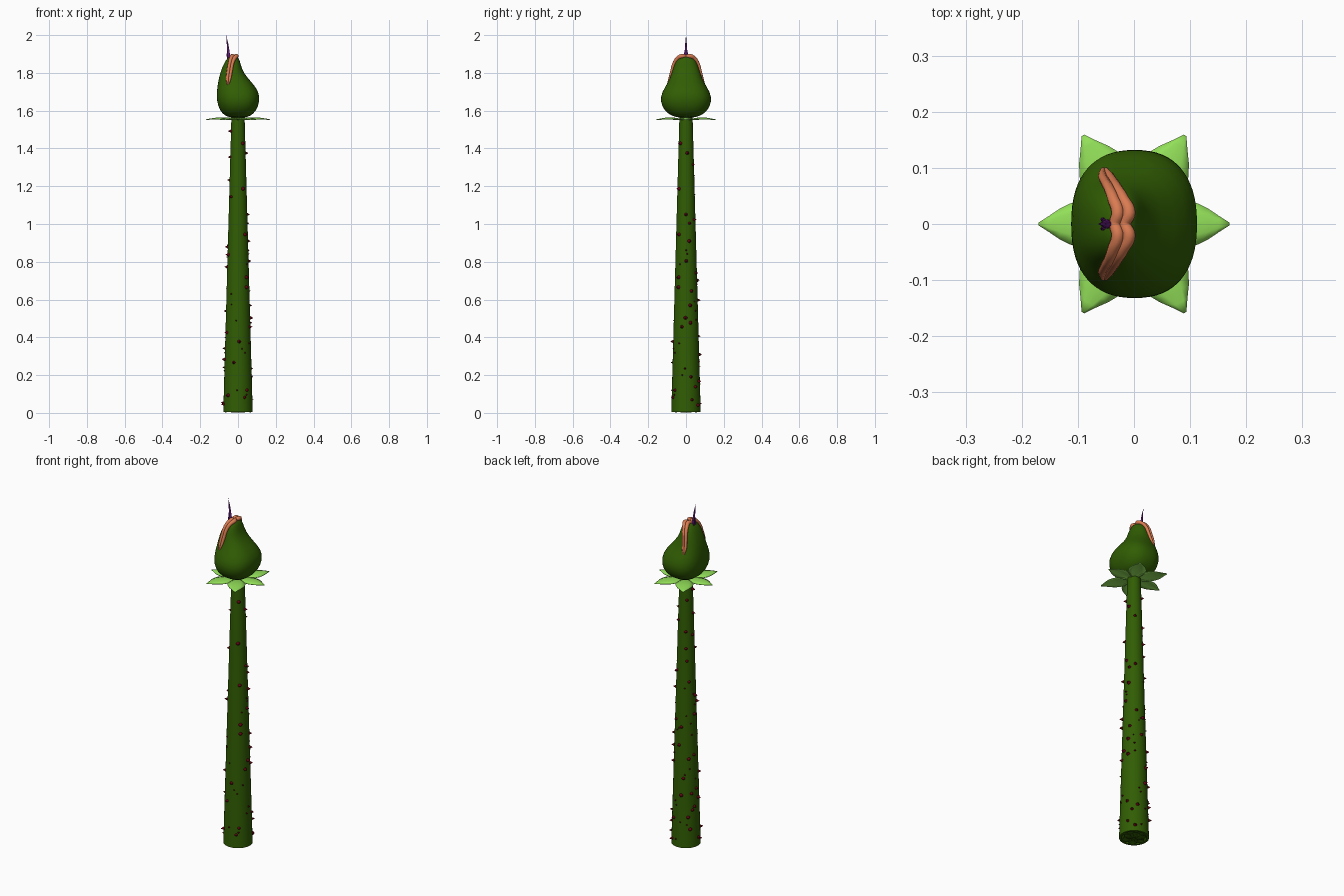
import bpy, bmesh, math, random
from mathutils import Matrix, Vector

if "Cube" in bpy.data.objects:
    bpy.data.objects.remove(bpy.data.objects["Cube"])
random.seed(7)


def material(name, r, g, b):
    m = bpy.data.materials.new(name)
    m.use_nodes = True
    m.diffuse_color = (r, g, b, 1)
    m.node_tree.nodes["Principled BSDF"].inputs["Base Color"].default_value = (r, g, b, 1)
    return m


GREEN = material("stem green", 0.03, 0.11, 0.001)
LEAF = material("leaf green", 0.29, 0.74, 0.1)
LIP = material("lip salmon", 0.7, 0.2, 0.085)
THORN = material("thorn dark red", 0.12, 0.001, 0.006)
PURPLE = material("stinger purple", 0.14, 0.012, 0.22)


def activate(obj):
    bpy.ops.object.select_all(action='DESELECT')
    bpy.context.view_layer.objects.active = obj
    obj.select_set(True)


def finish(name, bm, mat, angle=40):
    bmesh.ops.recalc_face_normals(bm, faces=bm.faces)
    mesh = bpy.data.meshes.new(name)
    bm.to_mesh(mesh)
    bm.free()
    mesh.materials.append(mat)
    obj = bpy.data.objects.new(name, mesh)
    bpy.context.collection.objects.link(obj)
    activate(obj)
    bpy.ops.object.shade_smooth_by_angle(angle=math.radians(angle))
    return obj


def loft(bm, rings):
    """Join rings of points with quads and cap both ends."""
    rows = [[bm.verts.new(p) for p in ring] for ring in rings]
    n = len(rows[0])
    for a, b in zip(rows, rows[1:]):
        for i in range(n):
            j = (i + 1) % n
            bm.faces.new((a[i], a[j], b[j], b[i]))
    bm.faces.new(rows[0][::-1])
    bm.faces.new(rows[-1])


def oval(z, x0, x1, ry, n=32, power=2.0):
    cx, rx = (x0 + x1) / 2, (x1 - x0) / 2
    ring = []
    for i in range(n):
        a = math.tau * i / n
        c, s = math.cos(a), math.sin(a)
        ring.append((cx + rx * math.copysign(abs(c) ** (2 / power), c),
                     ry * math.copysign(abs(s) ** (2 / power), s), z))
    return ring


def tube(name, points, mat, radius):
    """Smooth tube through (x, y, z, relative thickness) points."""
    curve = bpy.data.curves.new(name, 'CURVE')
    curve.dimensions = '3D'
    curve.bevel_depth = radius
    curve.bevel_resolution = 3
    curve.resolution_u = 6
    curve.use_fill_caps = True
    sp = curve.splines.new('BEZIER')
    sp.bezier_points.add(len(points) - 1)
    for bp, (x, y, z, r) in zip(sp.bezier_points, points):
        bp.co = (x, y, z)
        bp.radius = r
        bp.handle_left_type = bp.handle_right_type = 'AUTO'
    curve.materials.append(mat)
    obj = bpy.data.objects.new(name, curve)
    bpy.context.collection.objects.link(obj)
    activate(obj)
    bpy.ops.object.convert(target='MESH')
    bpy.ops.object.shade_smooth_by_angle(angle=math.radians(60))


def petal(name, angle, length, width, z, lift, mat):
    """Pointed leaf with a raised midrib and curled edges."""
    bm = bmesh.new()
    shape = [0.35, 0.65, 0.88, 1.0, 1.0, 0.88, 0.65, 0.34, 0.05]
    across = [-1, -0.5, 0, 0.5, 1]
    rows = []
    for i, w in enumerate(shape):
        t = i / (len(shape) - 1)
        r = length * (0.12 + 0.88 * t)
        row = []
        for s in across:
            fold = {0: 0.8, 0.5: 0.35, 1: -0.5}[abs(s)]
            row.append(bm.verts.new((r, width * w * s, z + lift * (math.sin(math.pi * t) + w * fold))))
        rows.append(row)
    for a, b in zip(rows, rows[1:]):
        for j in range(len(across) - 1):
            bm.faces.new((a[j], b[j], b[j + 1], a[j + 1]))
    bmesh.ops.rotate(bm, verts=bm.verts, matrix=Matrix.Rotation(angle, 3, 'Z'))
    obj = finish(name, bm, mat, 60)
    solid = obj.modifiers.new("thickness", 'SOLIDIFY')
    solid.thickness = 0.003
    solid.offset = 0


# Tapered stem with a recessed underside
def stem_radius(z):
    return 0.078 - 0.0275 * z


bm = bmesh.new()
stem = [(0.03, 0.05), (0.006, 0.066), (0.006, 0.078)]
stem += [(z, stem_radius(z)) for z in (0.03, 0.5, 1.0, 1.58)]
loft(bm, [oval(z, -r, r, r) for z, r in stem])
finish("stem", bm, GREEN)

# Lobes under the stem
for k in range(6):
    petal("root_lobe_%d" % k, k * math.tau / 6, 0.068, 0.026, 0.004, 0.004, GREEN)


# Thorns scattered evenly up the stem, closer together low down
def scatter(bm, count, top, power, small, large):
    for k in range(count):
        z = 0.04 + top * ((k + random.random()) / count) ** power
        a = random.uniform(0, math.tau)
        size = random.uniform(small, large)
        out = Vector((math.cos(a), math.sin(a), 0))
        place = Matrix.Translation(out * (stem_radius(z) + size * 0.55) + Vector((0, 0, z)))
        place = place @ out.to_track_quat('Z', 'Y').to_matrix().to_4x4()
        bmesh.ops.create_cone(bm, cap_ends=True, segments=10, radius1=size, radius2=size * 0.08,
                              depth=size * 1.7, matrix=place)


bm = bmesh.new()
scatter(bm, 56, 1.46, 1.4, 0.009, 0.012)
scatter(bm, 32, 0.9, 1.0, 0.004, 0.006)
finish("thorns", bm, THORN, 50)

# Collar of six leaves below the head
for k in range(6):
    along_x = k % 3 == 0
    petal("collar_leaf_%d" % k, k * math.tau / 6, 0.17 if along_x else 0.182,
          0.041 if along_x else 0.047, 1.552, 0.006, LEAF)

# Pear-shaped head, leaning to one side: z, x min, x max, y half width
head = [(1.563, -0.03, 0.03, 0.035), (1.57, -0.068, 0.066, 0.075), (1.6, -0.097, 0.098, 0.116),
        (1.65, -0.113, 0.116, 0.138), (1.7, -0.113, 0.112, 0.128), (1.75, -0.106, 0.074, 0.094),
        (1.8, -0.095, 0.027, 0.075), (1.85, -0.075, 0.014, 0.061), (1.878, -0.057, 0.004, 0.042),
        (1.89, -0.038, -0.01, 0.018)]
bm = bmesh.new()
loft(bm, [oval(z, a, b, y, power=2.4) for z, a, b, y in head])
obj = finish("head", bm, GREEN, 80)
obj.modifiers.new("smooth", 'SUBSURF').levels = 1
obj.modifiers["smooth"].render_levels = 1

# Pair of lips arching over the head; only one half is listed
arch = [(-0.053, 0.098, 1.738, 0.35), (-0.05, 0.086, 1.77, 0.8), (-0.044, 0.075, 1.81, 0.9),
        (-0.037, 0.063, 1.85, 0.95), (-0.028, 0.044, 1.877, 1.1), (-0.019, 0.02, 1.889, 1.25)]
arch = arch + [(-0.025, 0, 1.886, 1.1)] + [(x, -y, z, r) for x, y, z, r in arch[::-1]]
for name, shift in (("front_lip", -0.008), ("back_lip", 0.008)):
    tube(name, [(x + shift * r, y, z, r) for x, y, z, r in arch], LIP, 0.0095)

# Curved stinger with two small side barbs
tube("stinger", [(-0.044, 0, 1.86, 1), (-0.05, 0, 1.9, 0.85), (-0.055, 0, 1.95, 0.5),
                 (-0.063, 0, 2.0, 0.04)], PURPLE, 0.009)
for name, side in (("left_barb", 1), ("right_barb", -1)):
    tube(name, [(-0.05, side * 0.004, 1.865, 1), (-0.056, side * 0.008, 1.885, 0.7),
                (-0.058, side * 0.007, 1.92, 0.1)], PURPLE, 0.005)
